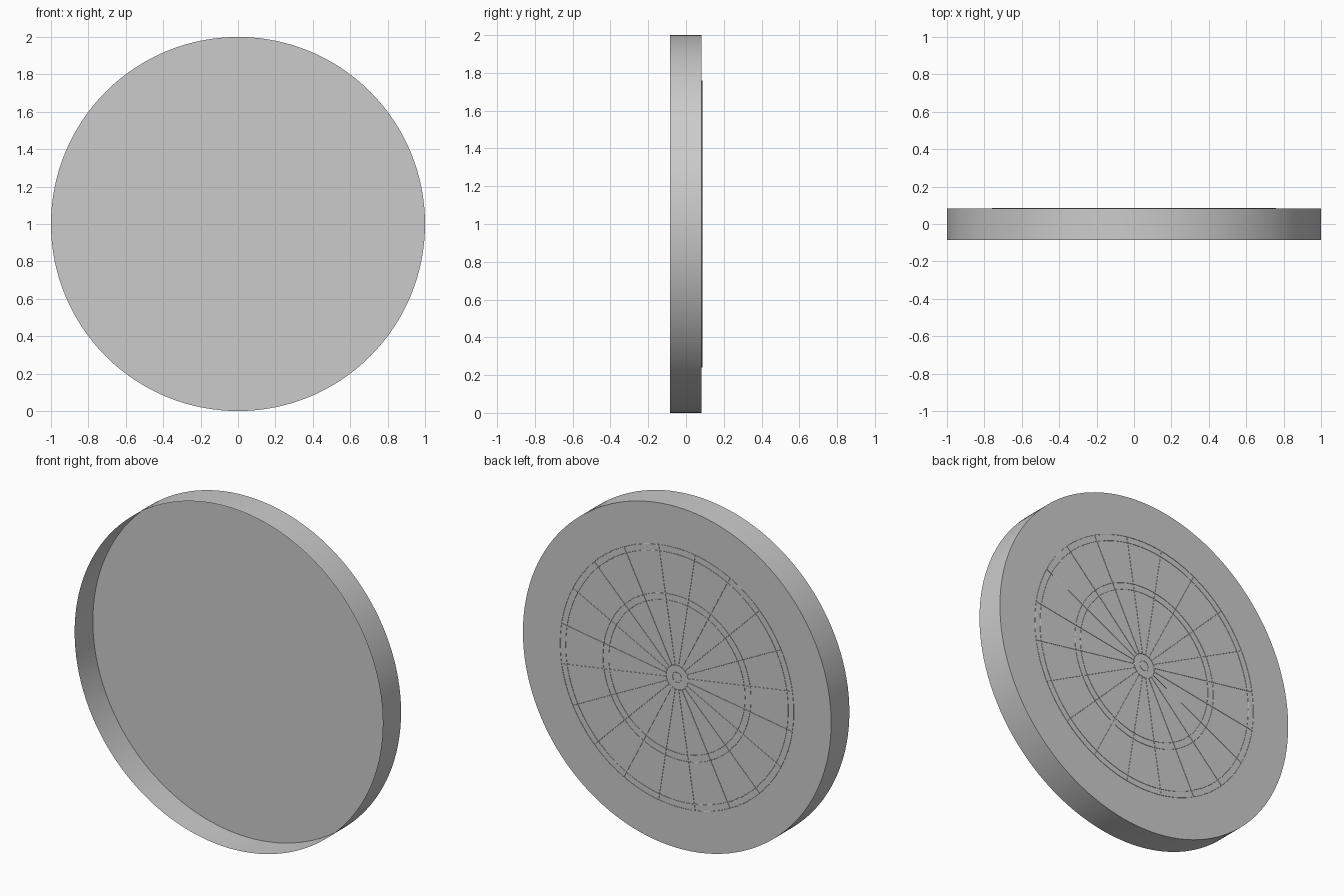
import bpy
import bmesh
from math import pi, sin, cos

if "Cube" in bpy.data.objects:
    bpy.data.objects.remove(bpy.data.objects["Cube"])

FRONT, FACE = -0.086, 0.083   # open rim edge, wired face
WIRE = 0.0016                 # wire radius
WIRE_Y = FACE + WIRE


def smooth(ob):
    bpy.ops.object.select_all(action='DESELECT')
    ob.select_set(True)
    bpy.context.view_layer.objects.active = ob
    bpy.ops.object.shade_smooth_by_angle(angle=pi / 5)


# Round board: a thin shallow shell, closed at the wired face, open at the front
bpy.ops.mesh.primitive_cylinder_add(
    vertices=128, radius=1, depth=FACE - FRONT,
    location=(0, (FACE + FRONT) / 2, 1), rotation=(pi / 2, 0, 0))
board = bpy.context.object
board.name = "board"
bm = bmesh.new()
bm.from_mesh(board.data)
bm.normal_update()
bmesh.ops.delete(bm, geom=[f for f in bm.faces if f.normal.z > 0.9], context='FACES')
bm.to_mesh(board.data)
bm.free()
smooth(board)

# Ring wires: outer pair, middle pair, centre pair
rings = {
    "outer_ring_wire": 0.758, "outer_ring_inner_wire": 0.722,
    "middle_ring_wire": 0.48, "middle_ring_inner_wire": 0.442,
    "centre_ring_wire": 0.071, "centre_spot_wire": 0.029,
}
for name, radius in rings.items():
    bpy.ops.mesh.primitive_torus_add(
        major_radius=radius, minor_radius=WIRE,
        major_segments=100, minor_segments=8,
        location=(0, WIRE_Y, 1), rotation=(pi / 2, 0, 0))
    ring = bpy.context.object
    ring.name = name
    smooth(ring)

# Twenty straight wires dividing the face into sectors
inner, outer = 0.071, 0.758
mid = (inner + outer) / 2
for i in range(20):
    a = (i + 0.5) * pi / 10
    bpy.ops.mesh.primitive_cylinder_add(
        vertices=8, radius=WIRE, depth=outer - inner,
        location=(mid * sin(a), WIRE_Y, 1 + mid * cos(a)),
        rotation=(0, a, 0))
    spoke = bpy.context.object
    spoke.name = f"sector_wire_{i + 1}"
    smooth(spoke)
